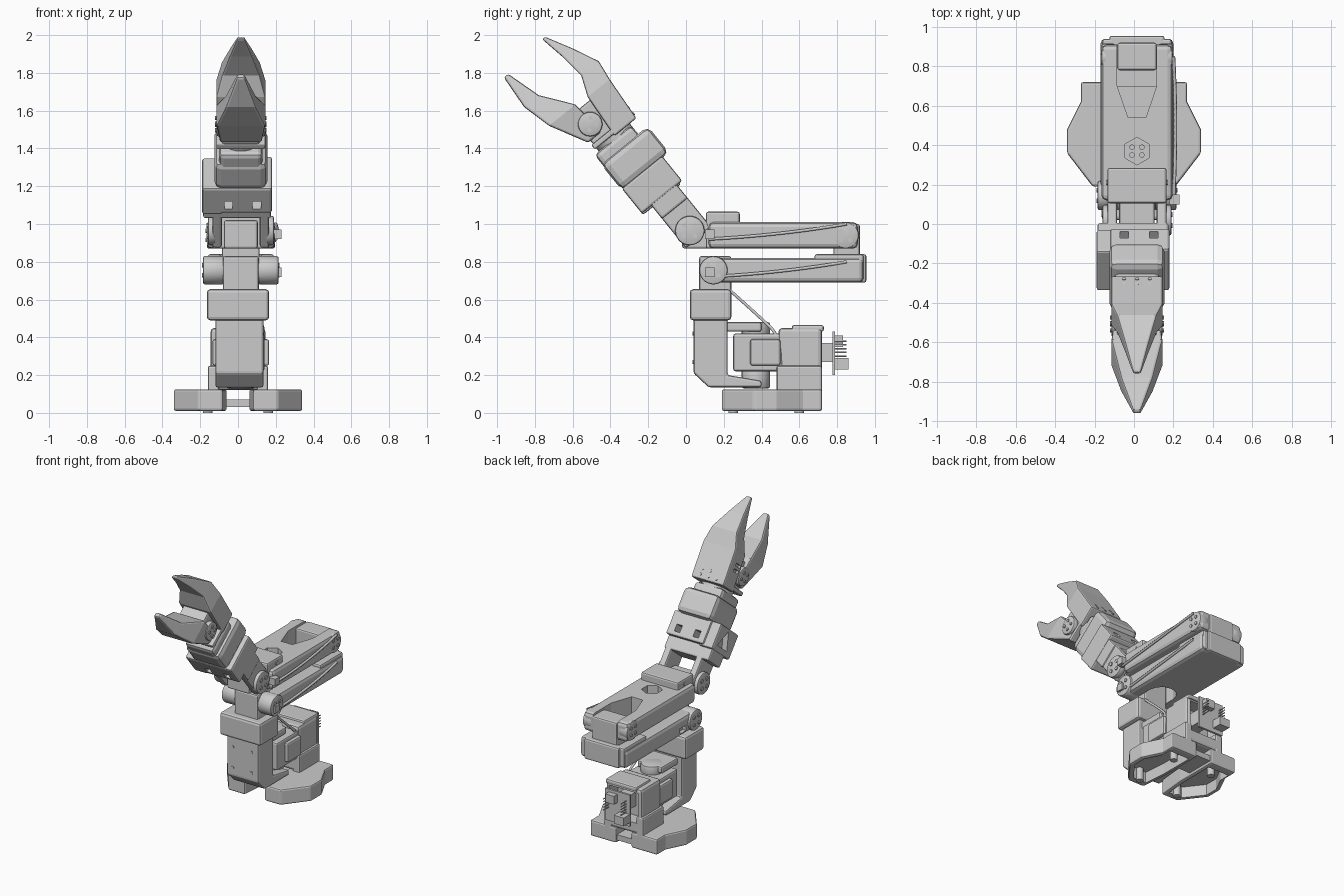
import bpy, bmesh, math
from mathutils import Matrix, Vector

cube = bpy.data.objects.get("Cube")
if cube:
    bpy.data.objects.remove(cube, do_unlink=True)

shade = (.6, .6, .6, 1)
grey = bpy.data.materials.new("light_grey")
grey.use_nodes = True
grey.diffuse_color = shade
grey.node_tree.nodes["Principled BSDF"].inputs["Base Color"].default_value = shade

# Joint centres as (y, z), the arm's middle plane, and the leaning forearm frame
MIDDLE = .015
SHOULDER, ELBOW, WRIST = (.145, .755), (.845, .94), (.02, .965)
WORLD = Matrix()
FOREARM = Matrix.Translation((0, *WRIST)) @ Matrix.Rotation(math.radians(39), 4, "X")


def activate(part):
    for other in bpy.context.selected_objects:
        other.select_set(False)
    part.select_set(True)
    bpy.context.view_layer.objects.active = part


def finish(name, bm, bevel, frame):
    bm.transform(frame)
    bmesh.ops.recalc_face_normals(bm, faces=bm.faces)
    mesh = bpy.data.meshes.new(name)
    bm.to_mesh(mesh)
    bm.free()
    mesh.materials.append(grey)
    part = bpy.data.objects.new(name, mesh)
    bpy.context.collection.objects.link(part)
    if bevel:
        activate(part)
        modifier = part.modifiers.new("bevel", "BEVEL")
        modifier.width, modifier.segments = bevel, 2
        modifier.limit_method, modifier.angle_limit = "ANGLE", math.radians(35)
        bpy.ops.object.modifier_apply(modifier=modifier.name)
    return part


def loft(name, rings, bevel=.012, frame=WORLD):
    """Skin a row of matching outlines and close both ends."""
    bm = bmesh.new()
    loops = [[bm.verts.new(point) for point in ring] for ring in rings]
    for low, high in zip(loops, loops[1:]):
        for a, b, c, d in zip(low, low[1:] + low[:1], high[1:] + high[:1], high):
            bm.faces.new((a, b, c, d))
    for end in (loops[0], loops[-1]):
        bm.faces.new(end)
    return finish(name, bm, bevel, frame)


def box(name, half, depth, height, middle=MIDDLE, bevel=.012, frame=WORLD):
    (front, back), left, right = depth, middle + half, middle - half
    corners = [(right, front), (left, front), (left, back), (right, back)]
    return loft(name, [[(x, y, z) for x, y in corners] for z in height], bevel, frame)


def rod(name, start, end, radius, sides=28, bevel=0, frame=WORLD):
    start, end = Vector(start), Vector(end)
    span = end - start
    bm = bmesh.new()
    bmesh.ops.create_cone(bm, cap_ends=True, segments=sides, radius1=radius, radius2=radius, depth=span.length)
    place = Matrix.Translation((start + end) / 2) @ span.to_track_quat("Z", "Y").to_matrix().to_4x4()
    part = finish(name, bm, bevel, frame @ place)
    activate(part)
    bpy.ops.object.shade_smooth_by_angle()
    return part


def notch(low, high, front, waist):
    """Cutter for a rear fork: straight sides that narrow toward the front."""
    outline = [(-.1, 1), (-.1, waist), (-.045, front), (.045, front), (.1, waist), (.1, 1)]
    return loft("cutter", [[(MIDDLE + x, y, z) for x, y in outline] for z in (low, high)], bevel=0)


def cut(part, *cutters):
    for cutter in cutters:
        activate(part)
        modifier = part.modifiers.new("cut", "BOOLEAN")
        modifier.operation, modifier.solver, modifier.object = "DIFFERENCE", "EXACT", cutter
        bpy.ops.object.modifier_apply(modifier=modifier.name)
        bpy.data.objects.remove(cutter, do_unlink=True)


def hubs(name, joint, inner, outer, radius=.075, frame=WORLD):
    """Servo discs on both sides of a joint, each with a ring of screw heads."""
    y, z = joint
    for label, side in (("right", -1), ("left", 1)):
        near, far = MIDDLE + side * inner, MIDDLE + side * outer
        rod(f"{label}_{name}_hub", (near, y, z), (far, y, z), radius, bevel=.01, frame=frame)
        for turn in range(4):
            angle = math.pi * (turn + .5) / 2
            screw_y, screw_z = y + radius * math.cos(angle) / 2, z + radius * math.sin(angle) / 2
            rod(f"{label}_{name}_screw", (near, screw_y, screw_z), (far + side * .006, screw_y, screw_z),
                radius / 6, sides=10, frame=frame)


def jaw(name, stations):
    """Rectangular sections along the forearm: distance, offset, depth, half width."""
    rings = []
    for distance, offset, depth, half in stations:
        low, high = offset - depth / 2, offset + depth / 2
        left, right = MIDDLE + half, MIDDLE - half
        rings.append([(x, y, distance) for x, y in ((right, low), (left, low), (left, high), (right, high))])
    return loft(name, rings, frame=FOREARM)


def cable(name, points, thickness=.009):
    curve = bpy.data.curves.new(name, "CURVE")
    curve.dimensions, curve.bevel_depth, curve.bevel_resolution = "3D", thickness, 1
    spline = curve.splines.new("NURBS")
    spline.points.add(len(points) - 1)
    for target, point in zip(spline.points, points):
        target.co = (*point, 1)
    spline.use_endpoint_u, spline.order_u = True, 3
    curve.materials.append(grey)
    bpy.context.collection.objects.link(bpy.data.objects.new(name, curve))


# Base: two separate wings, hollow underneath, joined by a low rear bar
outline = [(.08, .19), (.21, .19), (.34, .36), (.34, .48), (.27, .62), (.27, .72), (.06, .72), (.06, .4)]
hollow = [(.19 + (x - .19) * .8, .45 + (y - .45) * .8) for x, y in outline]
for label, side in (("right", -1), ("left", 1)):
    wing = loft(f"{label}_base_wing", [[(side * x, y, z) for x, y in outline] for z in (.01, .125)])
    cut(wing, rod("cutter", (side * .205, .685, -.1), (side * .205, .685, .2), radius=.022),
        loft("cutter", [[(side * x, y, z) for x, y in hollow] for z in (-.1, .09)], bevel=0))
    box(f"{label}_tower_leg", .03, (.48, .72), (.1, .25), middle=side * .13)
    for y in (.25, .6):
        rod(f"{label}_base_foot", (side * .16, y, 0), (side * .16, y, .1), radius=.025)
box("base_rear_bar", .08, (.5, .71), (.03, .07), middle=0, bevel=0)

# Rear tower with an open electronics bay
tower = box("tower", .145, (.49, .72), (.12, .45), middle=0, bevel=.02)
cut(tower, box("cutter", .115, (.62, .8), (.2, .42), middle=0, bevel=0))
box("tower_cap", .125, (.56, .73), (.43, .465))
box("circuit_board", .1, (.775, .79), (.2, .43), middle=0, bevel=0)
box("board_mount", .045, (.6, .78), (.27, .37), bevel=0)
box("board_connector", .04, (.79, .86), (.23, .29), middle=-.06, bevel=0)
box("board_port", .035, (.79, .83), (.35, .41), middle=.035, bevel=0)
for row in range(5):
    for x in (-.07, .07):
        height = .3 + row / 50
        rod("board_pin", (x, .78, height), (x, .85, height), radius=.004, sides=6)

# Turning servo and the column that wraps around it
box("base_servo", .125, (.25, .5), (.22, .42))
box("servo_bracket", .15, (.34, .5), (.25, .39))
for label, low, high in (("bottom", .13, .23), ("top", .4, .48)):
    rod(f"turntable_{label}", (MIDDLE, .37, low), (MIDDLE, .37, high), radius=.075, bevel=.01)
profile = [(.04, .64), (.04, .21), (.12, .135), (.4, .135), (.4, .17), (.22, .2), (.22, .64)]
loft("turning_column", [[(x, y, z) for y, z in profile] for x in (-.12, .135)])
box("column_top_arm", .1, (.2, .4), (.43, .48))
box("column_collar", .165, (.02, .24), (.49, .655), middle=0, bevel=.018)
for x in (-.07, .08):
    for z in (.27, .42):
        rod("column_screw", (x, .035, z), (x, .06, z), radius=.011, sides=10)

# Shoulder joint and lower link, forked around the servo
box("shoulder_servo", .095, (.07, .24), (.62, .83))
hubs("shoulder", SHOULDER, inner=.09, outer=.2)
lower_link = box("lower_link", .185, (.1, .94), (.69, .82), bevel=.025)
cut(lower_link, box("cutter", .1, (0, .3), (.6, .9), bevel=0),
    rod("cutter", (MIDDLE, .3, .6), (MIDDLE, .3, .9), radius=.1, sides=12),
    box("cutter", .1, (.7, .9), (.74, .9), bevel=0),
    box("cutter", .03, (.24, .31), (.71, .75), middle=-.17, bevel=0))
box("lower_link_heel", .14, (.9, .955), (.69, .84))
for label, side in (("right", -1), ("left", 1)):
    box(f"{label}_lower_link_cheek", .035, (.68, .94), (.7, .84), middle=MIDDLE + side * .14)

# Elbow joint and upper link, with a rear fork and a hexagonal opening
box("elbow_servo", .1, (.78, .92), (.74, 1))
hubs("elbow", ELBOW, inner=.11, outer=.18, radius=.07)
upper_link = box("upper_link", .18, (.12, .91), (.87, 1.01), bevel=.025)
cut(upper_link, notch(.8, 1.1, front=.54, waist=.7),
    rod("cutter", (MIDDLE, .37, .93), (MIDDLE, .37, 1.1), radius=.07, sides=6))
for x in (-.01, .04):
    for y in (.35, .39):
        rod("upper_link_screw", (x, y, .9), (x, y, .945), radius=.014, sides=10)
box("upper_link_collar", .15, (.105, .285), (.87, 1.065))
rod("collar_bolt", (-.14, .21, 1.03), (.17, .21, 1.03), radius=.013, sides=10)

# Wrist joint and forearm: fork, bridge, slotted cuff, sleeve and side servo
box("wrist_servo", .09, (-.02, .13), (.87, 1.02))
hubs("wrist", WRIST, inner=.13, outer=.175, radius=.078)
for label, side in (("right", -1), ("left", 1)):
    box(f"{label}_wrist_fork", .025, (-.075, .1), (-.06, .26), middle=MIDDLE + side * .125, frame=FOREARM)
box("fork_bridge", .18, (-.075, .1), (.14, .25), middle=-.005, frame=FOREARM)
cuff = box("forearm_cuff", .15, (-.14, .135), (.23, .4), middle=.03, frame=FOREARM)
cut(cuff, *[box("cutter", .022, (-.2, .2), (.26, .31), middle=x, bevel=0, frame=FOREARM) for x in (-.05, .1)])
box("forearm_shell", .14, (-.145, .175), (.39, .57), bevel=.035, frame=FOREARM)
box("forearm_sleeve", .115, (-.14, .11), (.5, .63), bevel=.025, frame=FOREARM)
side_servo = box("side_servo", .055, (-.14, .12), (.22, .4), middle=-.135, frame=FOREARM)
cut(side_servo, rod("cutter", (-.3, 0, .3), (-.15, 0, .3), radius=.08, sides=3, frame=FOREARM))
rod("wrist_disc", (MIDDLE, 0, .58), (MIDDLE, 0, .66), radius=.11, frame=FOREARM)

# Gripper: base plate, body, a fixed jaw above and a moving jaw below
box("gripper_plate", .13, (-.12, .13), (.65, .68), bevel=.008, frame=FOREARM)
box("gripper_body", .1, (-.11, .08), (.67, .87), frame=FOREARM)
hubs("jaw", (-.055, .77), inner=.09, outer=.13, radius=.065, frame=FOREARM)
fixed_jaw = jaw("fixed_jaw", [(.64, .08, .15, .13), (.89, .1, .15, .13), (1, .13, .12, .1),
                              (1.14, .09, .07, .06), (1.28, .04, .02, .02)])
cut(fixed_jaw, *[box("cutter", .02, (.04, .1), (z, z + .02), middle=-.12, bevel=0, frame=FOREARM)
                 for z in (.76, .8)])
jaw("moving_jaw", [(.7, -.08, .09, .11), (.9, -.14, .18, .13), (1.06, -.22, .1, .08), (1.25, -.24, .03, .02)])
for x in (-.05, MIDDLE, .08):
    for z in (.67, .71):
        rod("fixed_jaw_screw", (x, .1, z), (x, .162, z), radius=.01, sides=10, frame=FOREARM)

# Cables and their plugs along the left side
cable("base_cable", [(.1, .22, .66), (.1, .4, .5), (.14, .5, .4), (.14, .5, .25)])
for name, height in (("lower_link", .72), ("upper_link", .92)):
    cable(f"{name}_cable", [(.2, .12, height), (.22, .5, height + .02), (.2, .85, height + .08)])
    box(f"{name}_plug", .025, (.1, .15), (height, height + .05), middle=.205, bevel=0)
